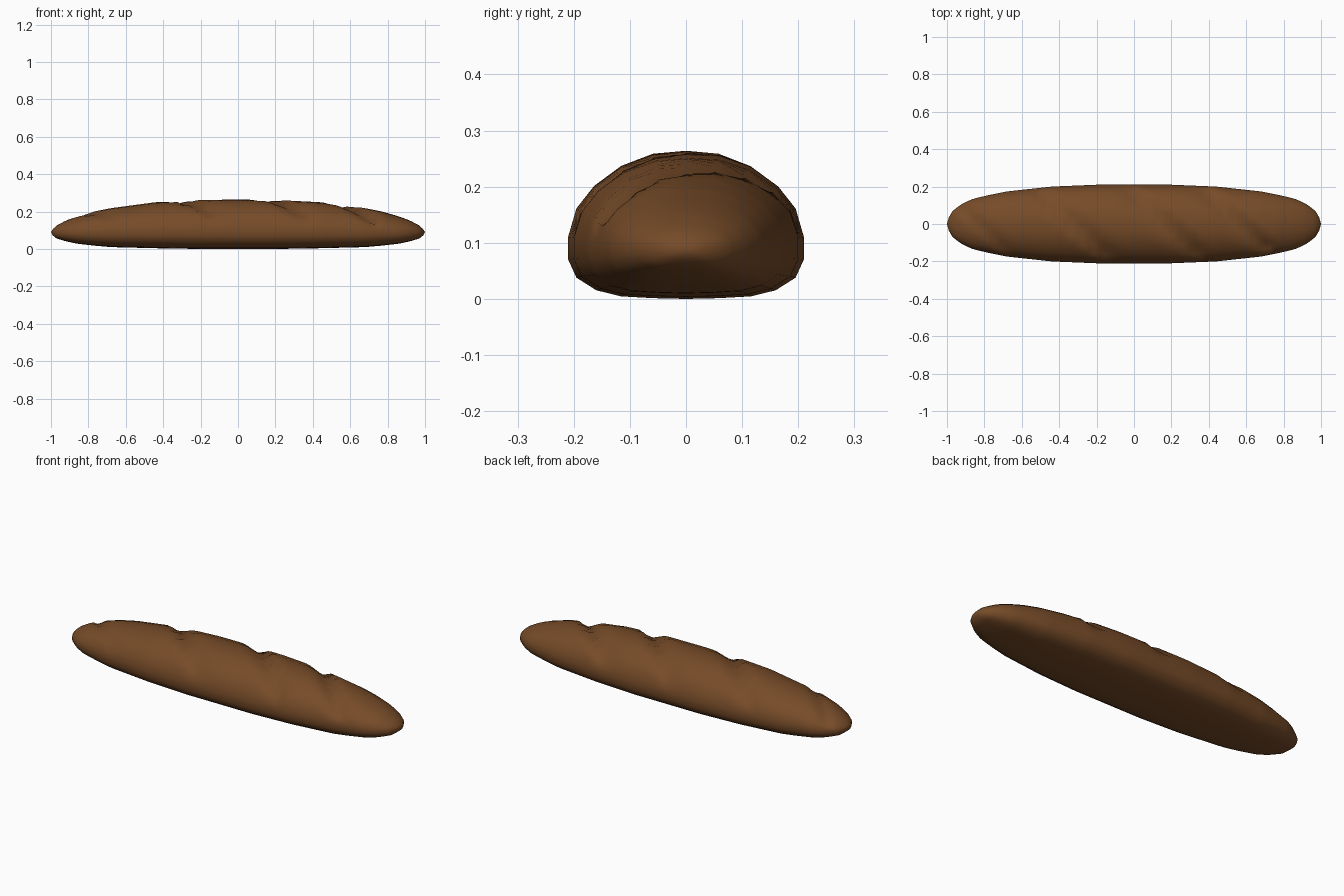
import bpy, bmesh, math

if "Cube" in bpy.data.objects:
    bpy.data.objects.remove(bpy.data.objects["Cube"])

crust = bpy.data.materials.new("brown crust")
crust.diffuse_color = (0.18, 0.070, 0.021, 1)
crust.use_nodes = True
crust.node_tree.nodes["Principled BSDF"].inputs["Base Color"].default_value = crust.diffuse_color

# lengthwise profile: |x|, half width, height above waist, depth below waist
WAIST = 0.093
PROFILE = [(0, .210, .174, .090), (.2, .210, .172, .090), (.44, .200, .160, .086),
           (.68, .174, .128, .080), (.77, .156, .110, .072), (.86, .135, .084, .062),
           (.92, .108, .062, .049), (.97, .070, .035, .034), (.99, .035, .016, .018)]
# half of the unit cross-section, bottom to top: y, z
SECTION = [(0, -1), (.28, -.985), (.55, -.95), (.76, -.83), (.93, -.58), (1, -.22), (1, .12),
           (.93, .41), (.78, .64), (.55, .845), (.28, .97), (0, 1)]
RING = SECTION + [(-y, z) for y, z in SECTION[-2:0:-1]]
# diagonal slashes: x where it crosses the crest, depth, left width, right width
SLASHES = [(-.84, .014, .04, .07), (-.34, .026, .05, .14),
           (.19, .030, .13, .05), (.585, .032, .13, .05)]


def profile(x):
    a = abs(x)
    for p, q in zip(PROFILE, PROFILE[1:]):
        if a <= q[0]:
            t = (a - p[0]) / (q[0] - p[0])
            return [u + (v - u) * t for u, v in zip(p, q)][1:]
    return PROFILE[-1][1:]


def slash_depth(x, y, up):
    total = 0
    for c, depth, left, right in SLASHES:
        d = x + y * 1.1 - c
        r = abs(d) / (left if d < 0 else right)
        if r < 1:
            total += depth * (0.5 + 0.5 * math.cos(math.pi * r))
    return total * min(1, max(0, (up - .35) / .3))


# loaf body: rings along x, closed by a point at each end
bm = bmesh.new()
N = 99
rings = []
for i in range(N):
    x = -.99 + 1.98 * i / (N - 1)
    w, top, bottom = profile(x)
    ring = []
    for u, v in RING:
        y = u * w
        z = WAIST + v * (top if v > 0 else bottom)
        ring.append(bm.verts.new((x, y, z - slash_depth(x, y, v))))
    rings.append(ring)
n = len(RING)
for a, b in zip(rings, rings[1:]):
    for j in range(n):
        bm.faces.new((a[j], a[(j + 1) % n], b[(j + 1) % n], b[j]))
for x, ring in ((-1, rings[0]), (1, rings[-1])):
    tip = bm.verts.new((x, 0, WAIST))
    for j in range(n):
        bm.faces.new((ring[j], ring[(j + 1) % n], tip))
bmesh.ops.recalc_face_normals(bm, faces=bm.faces)
for f in bm.faces:
    f.smooth = True
zmin = min(v.co.z for v in bm.verts)
for v in bm.verts:
    v.co.z -= zmin
mesh = bpy.data.meshes.new("bread_loaf")
bm.to_mesh(mesh)
bm.free()
mesh.materials.append(crust)
loaf = bpy.data.objects.new("bread_loaf", mesh)
bpy.context.collection.objects.link(loaf)
